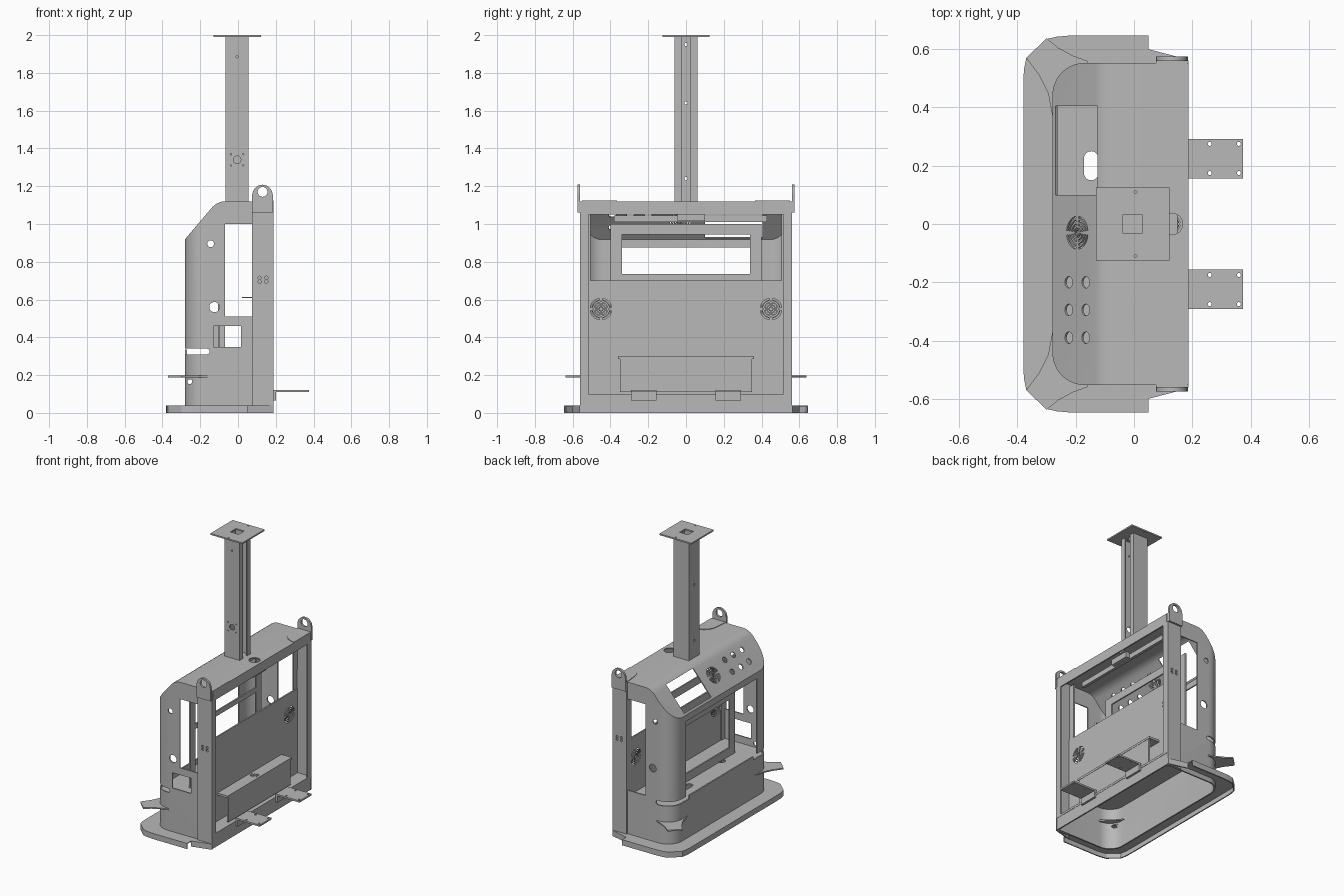
import bpy, bmesh, math
from mathutils import Vector

cube = bpy.data.objects.get("Cube")
if cube:
    bpy.data.objects.remove(cube, do_unlink=True)

grey = bpy.data.materials.new("plain_grey")
grey.use_nodes = True
grey.diffuse_color = (0.48, 0.48, 0.48, 1)
grey.node_tree.nodes["Principled BSDF"].inputs["Base Color"].default_value = (0.48, 0.48, 0.48, 1)

# Drawing frames: origin, first axis, second axis (depth runs along their cross product)
X, Y, Z, O = Vector((1, 0, 0)), Vector((0, 1, 0)), Vector((0, 0, 1)), Vector((0, 0, 0))
TOP, SIDE, END = (O, X, Y), (O, X, Z), (O, Y, Z)
SLOPE = (Vector((-0.195, 0, 1.02)), Y, Vector((0.17, 0, 0.2)).normalized())
parts = []


def finish(bm, name):
    bmesh.ops.recalc_face_normals(bm, faces=bm.faces)
    mesh = bpy.data.meshes.new(name)
    bm.to_mesh(mesh)
    bm.free()
    mesh.materials.append(grey)
    ob = bpy.data.objects.new(name, mesh)
    bpy.context.scene.collection.objects.link(ob)
    parts.append(ob)
    return ob


def add_prism(bm, pts, lo, hi, frame):
    o, u, v = frame
    n = u.cross(v)
    face = bm.faces.new([bm.verts.new(o + u * a + v * b + n * lo) for a, b in pts])
    new = bmesh.ops.extrude_face_region(bm, geom=[face])["geom"]
    bmesh.ops.translate(bm, vec=n * (hi - lo), verts=[g for g in new if isinstance(g, bmesh.types.BMVert)])


def prism(name, pts, lo, hi, frame=TOP):
    bm = bmesh.new()
    add_prism(bm, pts, lo, hi, frame)
    return finish(bm, name)


def rect(a0, a1, b0, b1):
    return [(a0, b0), (a1, b0), (a1, b1), (a0, b1)]


def box(name, x0, x1, y0, y1, z0, z1):
    return prism(name, rect(x0, x1, y0, y1), z0, z1)


def arc(a, b, r, start=0, end=360, n=24):
    closed = end - start == 360
    steps = range(n if closed else n + 1)
    return [(a + r * math.cos(math.radians(start + (end - start) * i / n)),
             b + r * math.sin(math.radians(start + (end - start) * i / n))) for i in steps]


def vent(a, b, radius):
    """Outlines of concentric slots."""
    out = [arc(a, b, radius * 0.14, n=12)]
    for k in (0.3, 0.52, 0.74, 0.95):
        for q in range(0, 360, 90):
            out.append(arc(a, b, radius * k, q + 8, q + 82, 8)
                       + arc(a, b, radius * (k - 0.11), q + 82, q + 8, 8))
    return out


def modify(ob, kind, **settings):
    mod = ob.modifiers.new(kind, kind)
    for key, value in settings.items():
        setattr(mod, key, value)
    graph = bpy.context.evaluated_depsgraph_get()
    mesh = bpy.data.meshes.new_from_object(ob.evaluated_get(graph))
    ob.modifiers.clear()
    ob.data = mesh


def cut(ob, outlines, lo, hi, frame=TOP):
    bm = bmesh.new()
    for pts in outlines:
        add_prism(bm, pts, lo, hi, frame)
    cutter = finish(bm, "cutter")
    cutter.hide_render = True
    modify(ob, "BOOLEAN", operation="DIFFERENCE", solver="EXACT", object=cutter)
    parts.remove(cutter)
    bpy.data.objects.remove(cutter, do_unlink=True)


def open_faces(ob, directions):
    bm = bmesh.new()
    bm.from_mesh(ob.data)
    bm.normal_update()
    bmesh.ops.delete(bm, context="FACES", geom=[
        f for f in bm.faces if any(f.normal.dot(d) > 0.99 for d in directions)])
    bm.to_mesh(ob.data)
    bm.free()


# Housing: rounded plan, sloped top, open at the bottom and the +x end
plan = [(0.185, -0.553), (0.185, 0.553)] + arc(-0.17, 0.443, 0.11, 90, 180, 10) \
    + arc(-0.17, -0.443, 0.11, 180, 270, 10)
housing = prism("housing", plan, 0, 1.12)
bm = bmesh.new()
bm.from_mesh(housing.data)
sliced = bmesh.ops.bisect_plane(bm, geom=bm.verts[:] + bm.edges[:] + bm.faces[:], dist=1e-5,
                                plane_co=SLOPE[0], plane_no=(-0.2, 0, 0.17), clear_outer=True)
bmesh.ops.contextual_create(bm, geom=[g for g in sliced["geom_cut"] if isinstance(g, bmesh.types.BMEdge)])
bend = [e for e in bm.edges if all(abs(v.co.x + 0.11) < 0.01 and v.co.z > 1.11 for v in e.verts)]
bmesh.ops.bevel(bm, geom=bend, offset=0.04, segments=4, affect="EDGES", profile=0.5)
bmesh.ops.recalc_face_normals(bm, faces=bm.faces)
bm.to_mesh(housing.data)
bm.free()
open_faces(housing, [X, -Z])
modify(housing, "SOLIDIFY", thickness=0.01, offset=-1)

# Housing openings: end window, side windows, slots and round holes
cut(housing, [rect(-0.4, 0.4, 0.335, 0.875)], -0.4, -0.2, END)
cut(housing, [rect(-0.07, 0.075, 0.51, 1.0), rect(-0.13, 0.015, 0.35, 0.46)], 0.5, 0.6, SIDE)
cut(housing, [rect(-0.07, 0.075, 0.35, 1.0)], -0.6, -0.5, SIDE)
holes = [arc(-0.145, 0.895, 0.018), arc(-0.125, 0.56, 0.027), arc(-0.255, 0.165, 0.013)]
slot = [(-0.4, 0.31)] + arc(-0.165, 0.325, 0.015, -90, 90, 8) + [(-0.4, 0.34)]
for lo, hi in ((0.36, 0.7), (-0.7, -0.36)):
    cut(housing, holes + [slot], lo, hi, SIDE)
buttons = [arc(y, v, 0.02) for y in (-0.2, -0.295, -0.39) for v in (-0.045, 0.045)]
cut(housing, [rect(0.1, 0.405, -0.115, 0.105)] + buttons + vent(-0.03, 0, 0.06), -0.04, 0.04, SLOPE)
cut(housing, [arc(0.13, 0, 0.037)], 1.05, 1.2)

# Base skirt
half = [(0.185, 0.565), (0.05, 0.6), (0.05, 0.647), (-0.22, 0.647), (-0.265, 0.643),
        (-0.3, 0.635), (-0.37, 0.57), (-0.378, 0.53), (-0.38, 0.48)]
base = prism("base_skirt", half + [(x, -y) for x, y in reversed(half)], 0, 0.04)
open_faces(base, [-Z, X])
modify(base, "SOLIDIFY", thickness=0.008, offset=-1)
cut(base, [plan[2:] + [(0.3, -0.553), (0.3, 0.553)]], -0.1, 0.1)
box("front_sill", 0.175, 0.185, -0.545, 0.545, 0, 0.085)

# Inner vent panel, screen frame, shelf and storage box
panel = box("vent_panel", 0.08, 0.09, -0.543, 0.543, 0.1, 0.7)
cut(panel, vent(-0.45, 0.55, 0.06) + vent(0.45, 0.55, 0.06), 0.05, 0.12, END)
frame = box("screen_frame", -0.105, -0.095, -0.4, 0.4, 0.3, 1.0)
cut(frame, [rect(-0.34, 0.34, 0.735, 0.945), rect(-0.34, 0.34, 0.36, 0.7)], -0.2, 0, END)
inner = [(0.08, -0.543), (0.08, 0.543)] + [(x + 0.01, y * 0.982) for x, y in plan[2:]]
shelf = prism("shelf", inner, 0.29, 0.3)
pill = arc(-0.147, 0.225, 0.025, 0, 180, 10) + arc(-0.147, 0.175, 0.025, 180, 360, 10)
cut(shelf, [pill, arc(-0.1, -0.25, 0.03)], 0.2, 0.4)
lid = box("box_lid", 0.09, 0.172, -0.36, 0.36, 0.285, 0.3)
cut(lid, vent(0.13, 0, 0.03), 0.2, 0.4)
box("box_front", 0.16, 0.17, -0.35, 0.35, 0.11, 0.285)
box("lower_ledge", 0.08, 0.187, -0.545, 0.545, 0.085, 0.1)
box("tab", 0.02, 0.08, -0.3, -0.2, 0.607, 0.613)

# Top lintel and cross bar
lintel = box("lintel", 0.177, 0.187, -0.55, 0.55, 1.05, 1.12)
box("cross_bar", 0.1, 0.12, -0.38, 0.43, 1.01, 1.045)
box("cable_bracket", 0.12, 0.15, -0.045, 0.1, 1.015, 1.055)

for side, s in (("right", -1), ("left", 1)):
    def mirrored_box(name, x0, x1, y0, y1, z0, z1):
        return box(f"{side}_{name}", x0, x1, *sorted((s * y0, s * y1)), z0, z1)

    # Corner post as a channel, with bolt holes
    web = mirrored_box("post_web", 0.075, 0.187, 0.553, 0.562, 0, 1.12)
    cut(web, [arc(x, z, 0.009, n=12) for x in (0.115, 0.15) for z in (0.695, 0.715)], -0.7, 0.7, SIDE)
    mirrored_box("post_inner_flange", 0.075, 0.085, 0.505, 0.553, 0.1, 1.1)
    mirrored_box("post_outer_flange", 0.178, 0.187, 0.515, 0.553, 0.085, 1.06)

    # Lifting lug
    lug = [(0.185, 1.06), (0.185, 1.155)] + arc(0.13, 1.155, 0.053, 0, 180, 16) + [(0.075, 1.155), (0.075, 1.06)]
    lug = prism(f"{side}_lifting_lug", lug, *sorted((-s * 0.56, -s * 0.575)), SIDE)
    cut(lug, [arc(0.13, 1.17, 0.026)], -0.7, 0.7, SIDE)

    # Corner gusset on the roof
    gusset = [(0.187, 0.55), (0.075, 0.55)] + arc(0.187, 0.47, 0.105, 180, 270, 8)
    prism(f"{side}_gusset", [(x, s * y) for x, y in gusset], 1.118, 1.124)

    # Corner wing
    wing = [(-0.37, 0.57), (-0.3, 0.638), (-0.26, 0.605), (-0.21, 0.578), (-0.16, 0.56),
            (-0.16, 0.54), (-0.26, 0.44), (-0.28, 0.37), (-0.295, 0.45), (-0.325, 0.51)]
    prism(f"{side}_corner_wing", [(x, s * y) for x, y in wing], 0.188, 0.197)

    # Step plate with a bent lip
    step = mirrored_box("step_plate", 0.185, 0.375, 0.157, 0.292, 0.11, 0.122)
    cut(step, [arc(x, s * y, 0.007, n=12) for x in (0.26, 0.36) for y in (0.175, 0.275)], 0, 0.2)
    mirrored_box("step_lip", 0.187, 0.202, 0.157, 0.292, 0.065, 0.115)

# Mast: lipped channel open toward +x, with a top plate
channel = [(0.055, 0.025), (0.055, 0.06), (-0.065, 0.06), (-0.065, -0.06), (0.055, -0.06), (0.055, -0.025),
           (0.047, -0.025), (0.047, -0.052), (-0.057, -0.052), (-0.057, 0.052), (0.047, 0.052), (0.047, 0.025)]
mast = prism("mast", channel, 1.115, 1.992)
cut(mast, [arc(-0.005, 1.34, 0.02), arc(-0.005, 1.885, 0.006, n=12)]
    + [arc(x, z, 0.004, n=8) for x in (-0.037, 0.027) for z in (1.31, 1.37)], 0.04, 0.08, SIDE)
cut(mast, [arc(0, z, 0.009, n=12) for z in (1.24, 1.64, 1.95)], -0.08, -0.04, END)
plate = box("mast_plate", -0.13, 0.122, -0.125, 0.125, 1.99, 2.0)
cut(plate, [rect(-0.038, 0.028, -0.032, 0.032)]
    + [arc(0.005, y, 0.005, n=8) for y in (-0.11, 0.11)], 1.9, 2.1)

# Shading
bpy.ops.object.select_all(action="DESELECT")
for ob in parts:
    ob.select_set(True)
bpy.context.view_layer.objects.active = parts[0]
bpy.ops.object.shade_smooth_by_angle(angle=math.radians(30))
